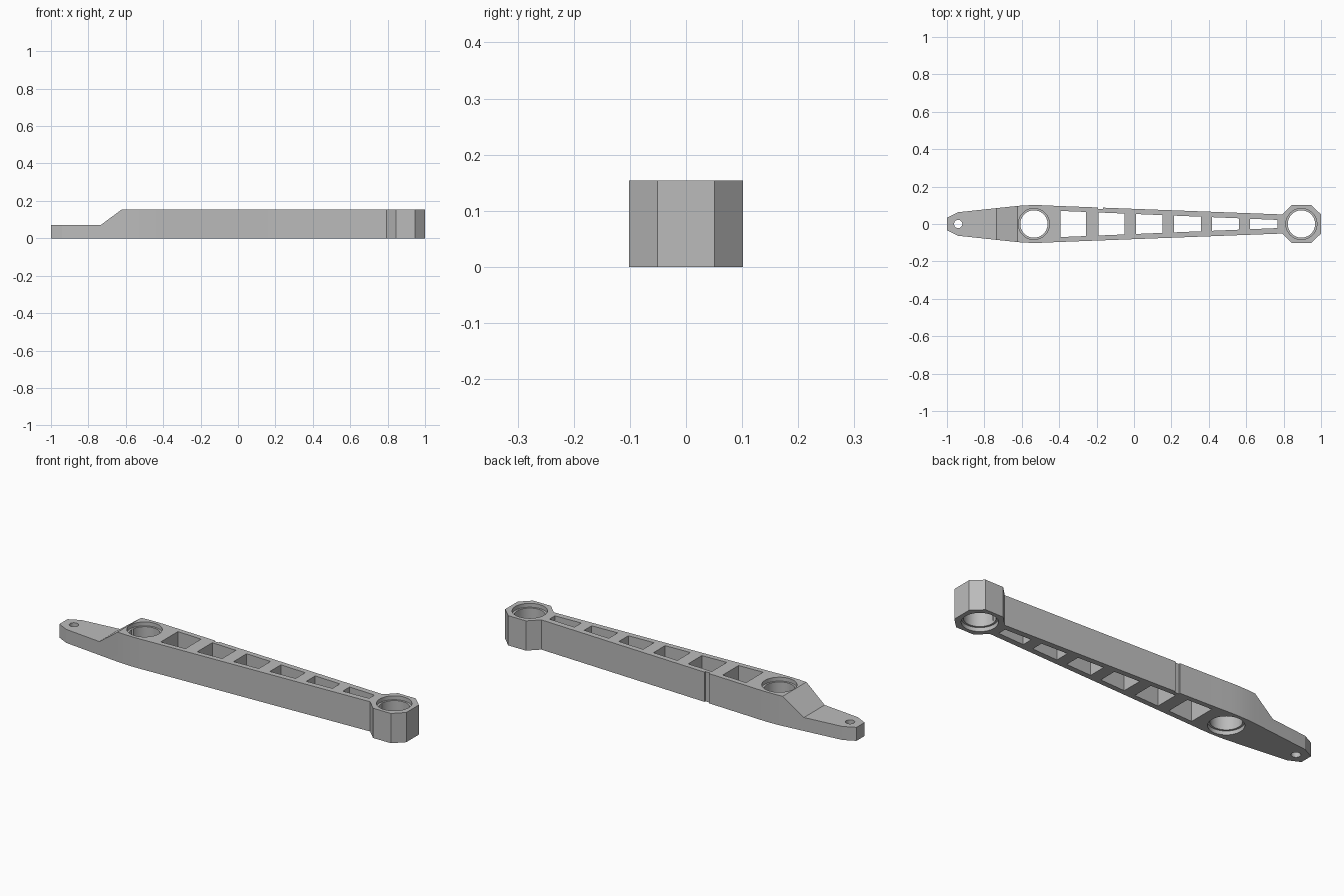
import bpy, bmesh, math

if "Cube" in bpy.data.objects:
    bpy.data.objects.remove(bpy.data.objects["Cube"])

HEIGHT = 0.154
grey = bpy.data.materials.new("machined grey")
grey.use_nodes = True
colour = (0.5, 0.5, 0.5, 1)
grey.diffuse_color = colour
grey.node_tree.nodes["Principled BSDF"].inputs["Base Color"].default_value = colour


def prism(name, outline, place, low, high):
    """Extrude a 2D outline between two levels; place maps (u, v, level) to 3D."""
    bm = bmesh.new()
    bottom = [bm.verts.new(place(u, v, low)) for u, v in outline]
    top = [bm.verts.new(place(u, v, high)) for u, v in outline]
    bm.faces.new(bottom[::-1])
    bm.faces.new(top)
    n = len(outline)
    for i in range(n):
        j = (i + 1) % n
        bm.faces.new((bottom[i], bottom[j], top[j], top[i]))
    bmesh.ops.recalc_face_normals(bm, faces=bm.faces)
    mesh = bpy.data.meshes.new(name)
    bm.to_mesh(mesh)
    bm.free()
    mesh.materials.append(grey)
    ob = bpy.data.objects.new(name, mesh)
    bpy.context.collection.objects.link(ob)
    return ob


def upright(u, v, level):
    return (u, v, level)


def sideways(u, v, level):
    return (u, level, v)


def circle(x, radius, sides=64):
    return [(x + radius * math.cos(2 * math.pi * i / sides),
             radius * math.sin(2 * math.pi * i / sides)) for i in range(sides)]


def cut(outline, place=upright, low=-0.1, high=0.3):
    cutter = prism("cutter", outline, place, low, high)
    cutter.hide_render = True
    mod = arm.modifiers.new("cut", 'BOOLEAN')
    mod.operation = 'DIFFERENCE'
    mod.solver = 'EXACT'
    mod.object = cutter
    bpy.ops.object.modifier_apply(modifier=mod.name)
    bpy.data.objects.remove(cutter)


# Tapered arm with pointed tip and octagonal end boss
half = [(-1, 0.033), (-0.94, 0.063), (-0.62, 0.097), (-0.575, 0.1), (-0.53, 0.101),
        (-0.48, 0.1), (-0.42, 0.097), (0.793, 0.051), (0.845, 0.102), (0.947, 0.102), (1, 0.051)]
outline = half + [(x, -y) for x, y in reversed(half)]
arm = prism("link_arm", outline, upright, 0, HEIGHT)
bpy.ops.object.select_all(action='DESELECT')
bpy.context.view_layer.objects.active = arm
arm.select_set(True)

# Lowered tongue with ramp
cut([(-1.2, 0.07), (-0.735, 0.07), (-0.622, HEIGHT), (-0.622, 0.3), (-1.2, 0.3)],
    sideways, -0.3, 0.3)

# Bearing bores with a recess on each side, and the tongue pin hole
for x in (-0.535, 0.895):
    cut(circle(x, 0.073))
    cut(circle(x, 0.083), low=HEIGHT - 0.02)
    cut(circle(x, 0.083), high=0.02)
cut(circle(-0.94, 0.022, 32))

# Row of tapering lightening pockets
for i in range(6):
    a = -0.393 + 0.2025 * i
    b = a + 0.137 + 0.002 * i
    wa, wb = (0.07 - 0.0415 * (x + 0.393) for x in (a, b))
    cut([(a, -wa), (b, -wb), (b, wb), (a, wa)])

# Slot in the back wall
cut([(-0.193, 0.08), (-0.167, 0.08), (-0.167, 0.2), (-0.193, 0.2)])

bpy.ops.object.shade_smooth_by_angle(angle=math.radians(20))
